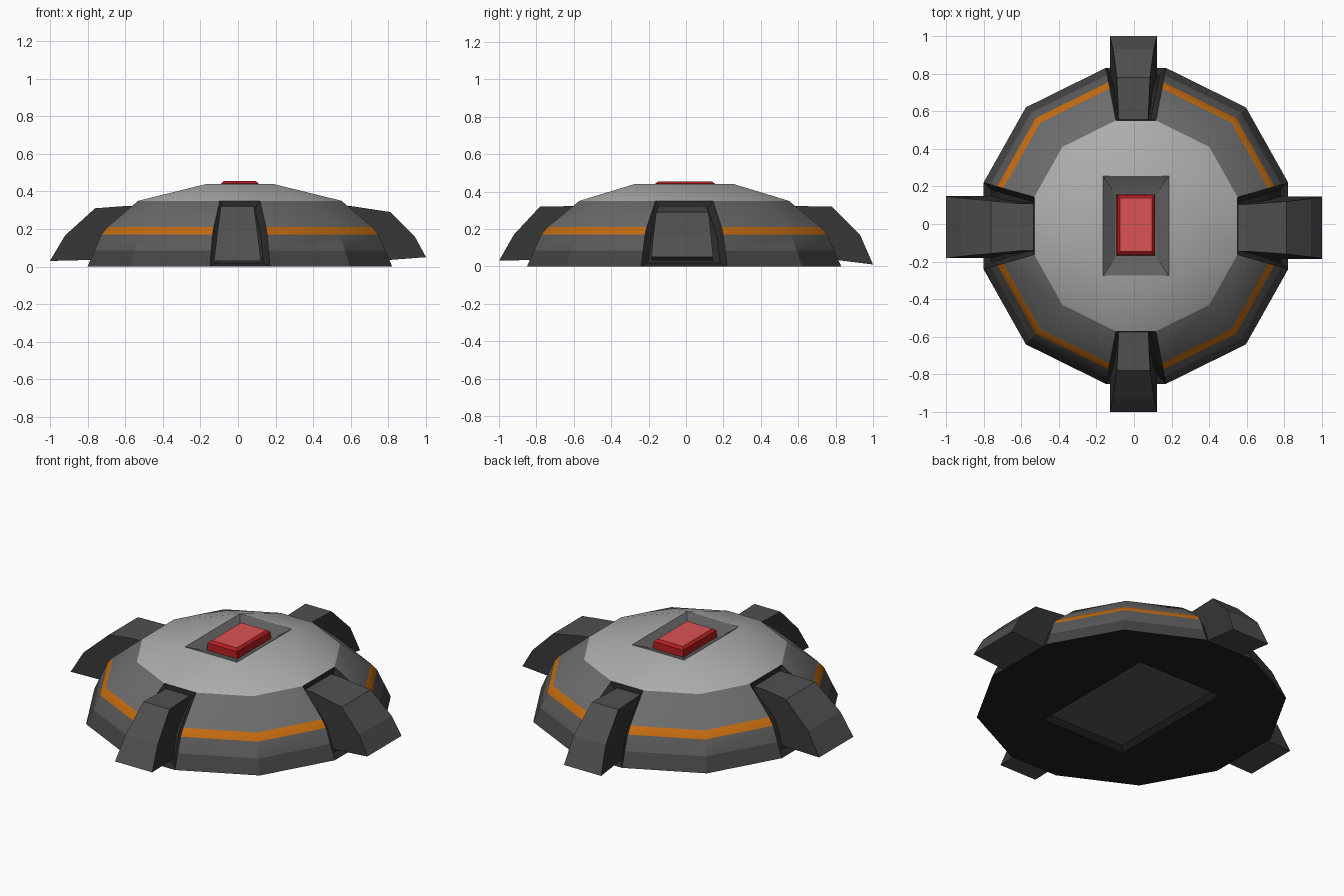
import bpy, bmesh, math
from mathutils import Matrix

if "Cube" in bpy.data.objects:
    bpy.data.objects.remove(bpy.data.objects["Cube"])

CX, CY = 0.01, -0.01


def material(name, r, g=None, b=None):
    m = bpy.data.materials.new(name)
    m.diffuse_color = (r, r if g is None else g, r if b is None else b, 1)
    m.use_nodes = True
    m.node_tree.nodes["Principled BSDF"].inputs["Base Color"].default_value = m.diffuse_color
    return m


def finish(bm, name, mats, smooth=0):
    bmesh.ops.recalc_face_normals(bm, faces=bm.faces)
    me = bpy.data.meshes.new(name)
    bm.to_mesh(me)
    bm.free()
    for m in mats:
        me.materials.append(m)
    ob = bpy.data.objects.new(name, me)
    bpy.context.collection.objects.link(ob)
    if smooth:
        bpy.ops.object.select_all(action='DESELECT')
        bpy.context.view_layer.objects.active = ob
        ob.select_set(True)
        bpy.ops.object.shade_smooth_by_angle(angle=math.radians(smooth))
    return ob


def paint(faces, index):
    for f in faces:
        f.material_index = index


def rect(bm, hx, hy, z, cx=CX, cy=CY):
    return [bm.verts.new((cx + sx * hx, cy + sy * hy, z))
            for sx, sy in ((1, 1), (-1, 1), (-1, -1), (1, -1))]


def bridge(bm, a, b):
    n = len(a)
    return [bm.faces.new((a[i], a[(i + 1) % n], b[(i + 1) % n], b[i])) for i in range(n)]


def fan_to_rect(bm, ring, corners):
    # joins the twelve-sided ring to four corners, three ring points per corner
    faces = []
    for q in range(4):
        r, c = ring[q * 3:q * 3 + 3], corners[q]
        faces += [bm.faces.new((r[0], r[1], c)), bm.faces.new((r[1], r[2], c)),
                  bm.faces.new((r[2], ring[(q * 3 + 3) % 12], corners[(q + 1) % 4], c))]
    return faces


shell_mats = [material("roof_grey", 0.42), material("orange_stripe", 0.56, 0.15, 0.005),
              material("upper_wall_grey", 0.15), material("lower_wall_grey", 0.105),
              material("skirt_grey", 0.06), material("socket_black", 0.022),
              material("recess_grey", 0.12), material("underside_black", 0.015),
              material("underside_panel", 0.1)]
ROOF, STRIPE, UPPER, LOWER, SKIRT, SOCKET, RECESS, UNDER, PANEL = range(9)

# Twelve-sided dome shell
quarter = [(0.81, 0.23), (0.585, 0.63), (0.16, 0.84)]
outline = (quarter + [(-x, y) for x, y in reversed(quarter)]
           + [(-x, -y) for x, y in quarter] + [(x, -y) for x, y in reversed(quarter)])
bm = bmesh.new()
rings = [[bm.verts.new((CX + x * s, CY + y * s, z)) for x, y in outline]
         for s, z in ((1, 0), (0.955, 0.085), (0.91, 0.17), (0.87, 0.21), (0.667, 0.35))]
sockets = []
for k, mat in enumerate((SKIRT, LOWER, STRIPE, UPPER)):
    band = bridge(bm, rings[k], rings[k + 1])
    paint(band, mat)
    sockets += band[2::3]
paint(sockets, SOCKET)

# Sloping roof with the button recess
roof = rect(bm, 0.175, 0.265, 0.44)
well = rect(bm, 0.11, 0.17, 0.40)
paint(fan_to_rect(bm, rings[-1], roof), ROOF)
paint(bridge(bm, roof, well) + [bm.faces.new(well)], RECESS)

# Underside with a shallow recessed panel
rim = rect(bm, 0.285, 0.415, 0.0)
panel = rect(bm, 0.26, 0.39, 0.03)
paint(fan_to_rect(bm, rings[0], rim) + bridge(bm, rim, panel), UNDER)
paint([bm.faces.new(panel)], PANEL)

# Leg sockets inset into the four axis facets
bmesh.ops.recalc_face_normals(bm, faces=bm.faces)
inset = bmesh.ops.inset_region(bm, faces=sockets, thickness=0.033, depth=-0.03,
                               use_boundary=True, use_even_offset=True)
paint(inset["faces"], SOCKET)
finish(bm, "dome_shell", shell_mats, smooth=28)

# Red button with a chamfered top
bm = bmesh.new()
levels = [rect(bm, hx, hy, z, CX, -0.005) for hx, hy, z in
          ((0.103, 0.163, 0.39), (0.1, 0.16, 0.442), (0.085, 0.142, 0.455))]
for a, b in zip(levels, levels[1:]):
    bridge(bm, a, b)
bm.faces.new(levels[0])
paint([bm.faces.new(levels[-1])], 1)
finish(bm, "red_button", [material("red_side", 0.45, 0.012, 0.015),
                          material("red_top", 0.7, 0.085, 0.09)])

leg_mats = [material("leg_front", 0.08), material("leg_side", 0.035)]


# Bent legs: side profile (reach, height) with a half width at each point
def leg(name, angle, knee, shin, toe, widths, shift):
    pts = [(0.52, 0.322), (0.6, 0.322), knee, shin, toe, (0.8, 0.035), (0.52, 0.035)]
    w = [widths[0], widths[0], *widths[1:], widths[3], widths[3]]
    bm = bmesh.new()
    sides = [[bm.verts.new((r, s * h, z)) for (r, z), h in zip(pts, w)] for s in (-1, 1)]
    bridge(bm, *sides)
    paint([bm.faces.new(s) for s in sides], 1)
    bm.transform(Matrix.Translation(shift) @ Matrix.Rotation(math.radians(angle), 4, 'Z'))
    finish(bm, name, leg_mats)


narrow = (0.08, 0.088, 0.108, 0.125)
wide = (0.125, 0.14, 0.155, 0.165)
leg("front_leg", -90, (0.78, 0.32), (0.92, 0.17), (1.0, 0.03), narrow, (-0.003, 0, 0))
leg("back_leg", 90, (0.78, 0.32), (0.93, 0.17), (1.0, 0.01), narrow, (-0.003, 0, 0))
leg("left_leg", 180, (0.76, 0.31), (0.92, 0.165), (1.0, 0.03), wide, (0, -0.017, 0))
leg("right_leg", 0, (0.81, 0.29), (0.94, 0.16), (1.0, 0.05), wide, (0, -0.02, 0))
